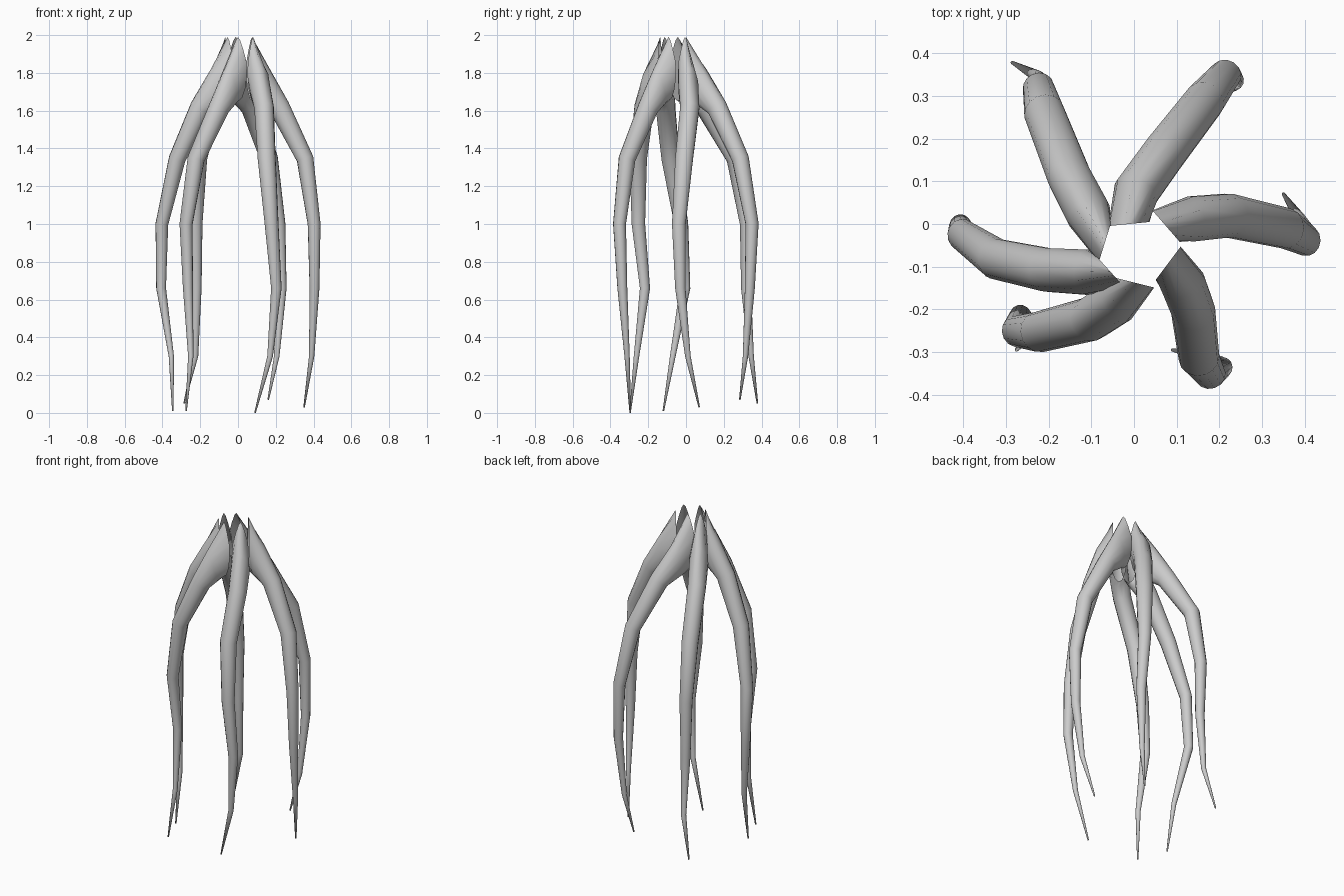
import bpy, bmesh
from math import cos, sin, pi
from mathutils import Vector

if "Cube" in bpy.data.objects:
    bpy.data.objects.remove(bpy.data.objects["Cube"])

SIDES = 14
Z = Vector((0, 0, 1))

# shared ring heights and (sideways, outward) radii, root to tip
HEIGHTS = [1.82, 1.73, 1.615, 1.345, 1.0, 0.66, 0.3]
RADII = [(0.05, 0.17), (0.054, 0.1), (0.052, 0.056), (0.048, 0.045),
         (0.037, 0.034), (0.028, 0.026), (0.015, 0.014), (0.004, 0.004)]

# per tentacle: root width direction, path in plan (one point per ring), tip point
TENTACLES = {
    "tentacle_back_right": ((1, 0.1),
        [(-0.012, 0), (0.005, 0.075), (0.07, 0.165), (0.165, 0.288),
         (0.215, 0.35), (0.23, 0.338), (0.205, 0.315)], (0.16, 0.285, 0.07)),
    "tentacle_right": ((0.65, -0.75),
        [(0.075, -0.005), (0.135, 0.012), (0.22, 0.02), (0.355, -0.01),
         (0.403, -0.038), (0.405, -0.03), (0.39, 0.01)], (0.35, 0.07, 0.03)),
    "tentacle_front_right": ((0.06, 0.08),
        [(0.08, -0.092), (0.115, -0.14), (0.138, -0.2), (0.152, -0.312),
         (0.178, -0.352), (0.203, -0.337), (0.17, -0.312)], (0.09, -0.295, 0)),
    "tentacle_front_left": ((1, -0.25),
        [(0.0, -0.137), (-0.04, -0.182), (-0.1, -0.222), (-0.222, -0.253),
         (-0.275, -0.252), (-0.265, -0.217), (-0.25, -0.262)], (-0.275, -0.295, 0.01)),
    "tentacle_left": ((0.05, -0.055),
        [(-0.055, -0.112), (-0.11, -0.113), (-0.2, -0.108), (-0.322, -0.082),
         (-0.403, -0.025), (-0.407, -0.005), (-0.353, -0.07)], (-0.345, -0.12, 0.01)),
    "tentacle_back_left": ((0.025, 0.08),
        [(-0.068, -0.043), (-0.107, 0.025), (-0.15, 0.107), (-0.21, 0.26),
         (-0.224, 0.32), (-0.22, 0.318), (-0.225, 0.345)], (-0.285, 0.378, 0.05)),
}


def make_tentacle(name, root_dir, plan, tip):
    pts = [Vector((x, y, z)) for (x, y), z in zip(plan, HEIGHTS)] + [Vector(tip)]
    out = pts[3] - pts[0]
    out.z = 0
    out.normalize()
    side0 = Z.cross(out)
    bm = bmesh.new()
    rings = []
    for i, (rs, rn) in enumerate(RADII):
        if i == 0:
            # upright, pointed opening facing the middle
            s = Vector((*root_dir, 0)).normalized()
            if s.dot(side0) < 0:
                s = -s
            n = Z
        else:
            t = (pts[i] - pts[i - 1]).normalized()
            if i + 1 < len(pts):
                t = (t + (pts[i + 1] - pts[i]).normalized()).normalized()
            s = (side0 - t * side0.dot(t)).normalized()
            n = t.cross(s)
            if i == 1:
                n = (Z * 0.92 + out * 0.3).normalized()  # still nearly upright
        ring = []
        for k in range(SIDES):
            a = 2 * pi * k / SIDES + pi / 2
            w = cos(a)
            if i == 0 and sin(a) > 0.15:
                w *= 1 - 0.6 * (sin(a) - 0.15)   # narrow towards the peak
            ring.append(bm.verts.new(pts[i] + s * (rs * w) + n * (rn * sin(a))))
        rings.append(ring)
    # skin between rings, then close the tip
    for a, b in zip(rings, rings[1:]):
        for k in range(SIDES):
            j = (k + 1) % SIDES
            bm.faces.new((a[k], a[j], b[j], b[k]))
    bm.faces.new(rings[-1])
    bmesh.ops.recalc_face_normals(bm, faces=bm.faces)
    mesh = bpy.data.meshes.new(name)
    bm.to_mesh(mesh)
    bm.free()
    mesh.shade_smooth()
    obj = bpy.data.objects.new(name, mesh)
    bpy.context.collection.objects.link(obj)


for name, spec in TENTACLES.items():
    make_tentacle(name, *spec)
